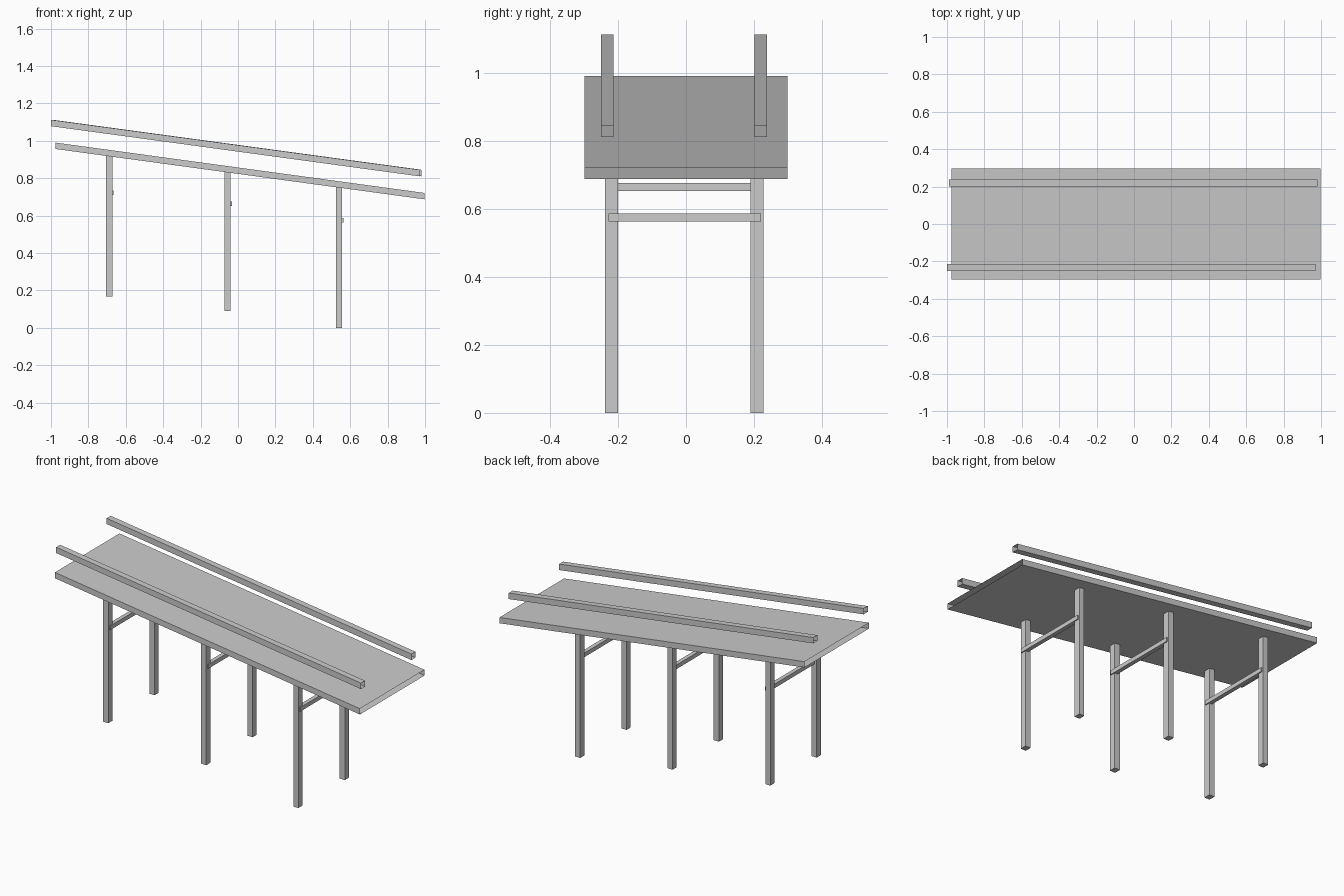
import bpy, bmesh

if "Cube" in bpy.data.objects:
    bpy.data.objects.remove(bpy.data.objects["Cube"])

SLOPE = 0.1363


def beam(name, x, y, bottom, top, open_ends=False):
    """Box from x/y ranges; bottom and top are (z at x0, z at x1)."""
    bm = bmesh.new()
    bmesh.ops.create_cube(bm, size=1)
    if open_ends:
        ends = [f for f in bm.faces if abs(f.normal.x) > 0.9]
        bmesh.ops.delete(bm, geom=ends, context='FACES_ONLY')
    for v in bm.verts:
        i, j, k = (int(c > 0) for c in v.co)
        v.co = (x[i], y[j], (bottom, top)[k][i])
    mesh = bpy.data.meshes.new(name)
    bm.to_mesh(mesh)
    bm.free()
    obj = bpy.data.objects.new(name, mesh)
    bpy.context.collection.objects.link(obj)
    return obj


def board_under(x):
    return 0.956 - SLOPE * (x + 0.975)


# Sloping board, a tube open at both ends
beam("ramp_board", (-0.975, 0.997), (-0.298, 0.298),
     (0.956, 0.687), (0.99, 0.721), True)

# Rails running parallel above the board, open at both ends
for name, x0, y0 in (("front_rail", -1.0, -0.25), ("back_rail", -0.99, 0.201)):
    beam(name, (x0, x0 + 1.97), (y0, y0 + 0.037),
         (1.078, 0.81), (1.112, 0.845), True)

# Three trestles: a pair of legs joined by a crossbar on the right side
for label, x0, x1, foot, bar_z in (("left", -0.705, -0.672, 0.167, 0.721),
                                   ("middle", -0.073, -0.039, 0.091, 0.664),
                                   ("right", 0.524, 0.557, 0.0, 0.574)):
    top = (board_under(x0), board_under(x1))
    for side, y0 in (("front", -0.238), ("back", 0.19)):
        beam(f"{label}_{side}_leg", (x0, x1), (y0, y0 + 0.038), (foot, foot), top)
    beam(f"{label}_crossbar", (x1 - 0.018, x1 + 0.006), (-0.228, 0.22),
         (bar_z - 0.012,) * 2, (bar_z + 0.012,) * 2)
